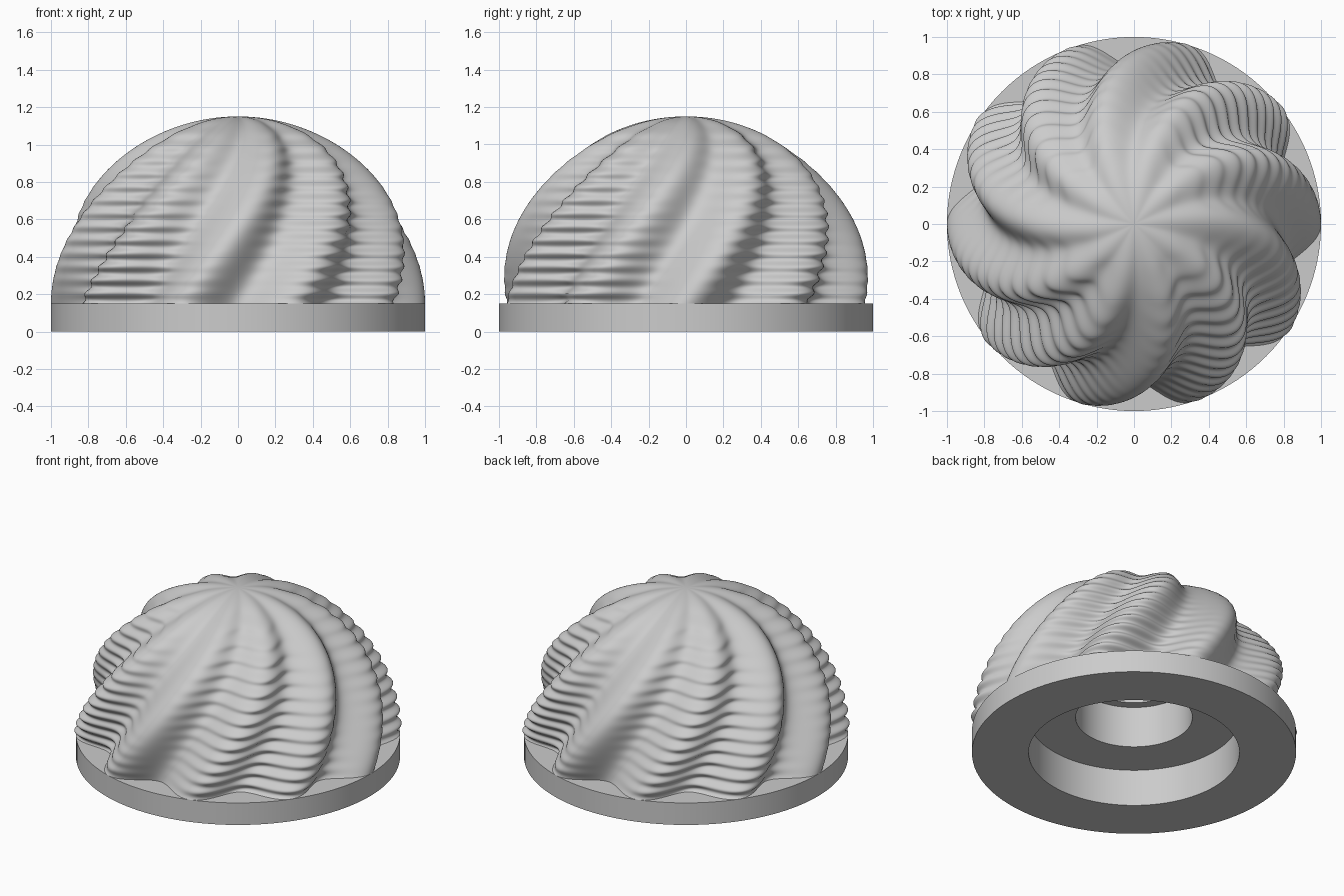
import bpy, bmesh, math

if "Cube" in bpy.data.objects:
    bpy.data.objects.remove(bpy.data.objects["Cube"], do_unlink=True)

LOBES = 10
BASE_Z = 0.15
TWIST = math.radians(43)
FLUTE_DEPTH = 0.16
RIPPLES = 14
RIPPLE_DEPTH = 0.014

grey = bpy.data.materials.new("light grey")
grey.use_nodes = True
grey.diffuse_color = (0.6, 0.6, 0.6, 1)
grey.node_tree.nodes["Principled BSDF"].inputs["Base Color"].default_value = (0.6, 0.6, 0.6, 1)


def finish(bm, name, angle):
    """Turn a bmesh into a smooth shaded object."""
    bmesh.ops.recalc_face_normals(bm, faces=bm.faces)
    mesh = bpy.data.meshes.new(name)
    bm.to_mesh(mesh)
    bm.free()
    mesh.materials.append(grey)
    obj = bpy.data.objects.new(name, mesh)
    bpy.context.collection.objects.link(obj)
    bpy.ops.object.select_all(action="DESELECT")
    obj.select_set(True)
    bpy.context.view_layer.objects.active = obj
    bpy.ops.object.shade_smooth_by_angle(angle=math.radians(angle))
    return obj


def dome_radius(a, h):
    """Hemisphere with twisted flutes and fine level ripples."""
    r = math.sqrt(max(0, 1 - h * h))
    flute = (1 - math.cos(LOBES * (a - TWIST * h))) / 2
    ripple = math.sin(2 * a) ** 2 * math.sin(2 * math.pi * RIPPLES * h)
    return r * (1 - FLUTE_DEPTH * flute - RIPPLE_DEPTH * ripple)


# Fluted dome
bm = bmesh.new()
SIDES, RINGS = 320, 240
rings = []
for j in range(RINGS):
    h = math.sin(math.pi / 2 * j / RINGS)
    ring = []
    for i in range(SIDES):
        a = 2 * math.pi * i / SIDES
        r = dome_radius(a, h)
        ring.append(bm.verts.new((r * math.cos(a), r * math.sin(a), BASE_Z + h)))
    rings.append(ring)
for low, high in zip(rings, rings[1:]):
    for i in range(SIDES):
        k = (i + 1) % SIDES
        bm.faces.new((low[i], low[k], high[k], high[i]))
tip = bm.verts.new((0, 0, BASE_Z + 1))
for i in range(SIDES):
    bm.faces.new((rings[-1][i], rings[-1][(i + 1) % SIDES], tip))
finish(bm, "fluted_dome", 80)

# Round base plate with a stepped socket underneath
profile = [(0.7, BASE_Z), (1, BASE_Z), (1, 0), (0.65, 0), (0.65, 0.25),
           (0.36, 0.25), (0.36, 0.53), (0.3, 0.53), (0.3, 0.75), (0, 0.75)]
bm = bmesh.new()
verts = [bm.verts.new((r, 0, z)) for r, z in profile]
edges = [bm.edges.new(pair) for pair in zip(verts, verts[1:])]
bmesh.ops.spin(bm, geom=verts + edges, cent=(0, 0, 0), axis=(0, 0, 1),
               angle=2 * math.pi, steps=128)
bmesh.ops.remove_doubles(bm, verts=bm.verts, dist=0.0001)
bmesh.ops.recalc_face_normals(bm, faces=bm.faces)
plate = finish(bm, "base_plate", 30)
# The wide plate rim must face outward
rim = max(plate.data.polygons, key=lambda p: math.hypot(*p.center[:2]))
if rim.normal.dot(rim.center) < 0:
    plate.data.flip_normals()
